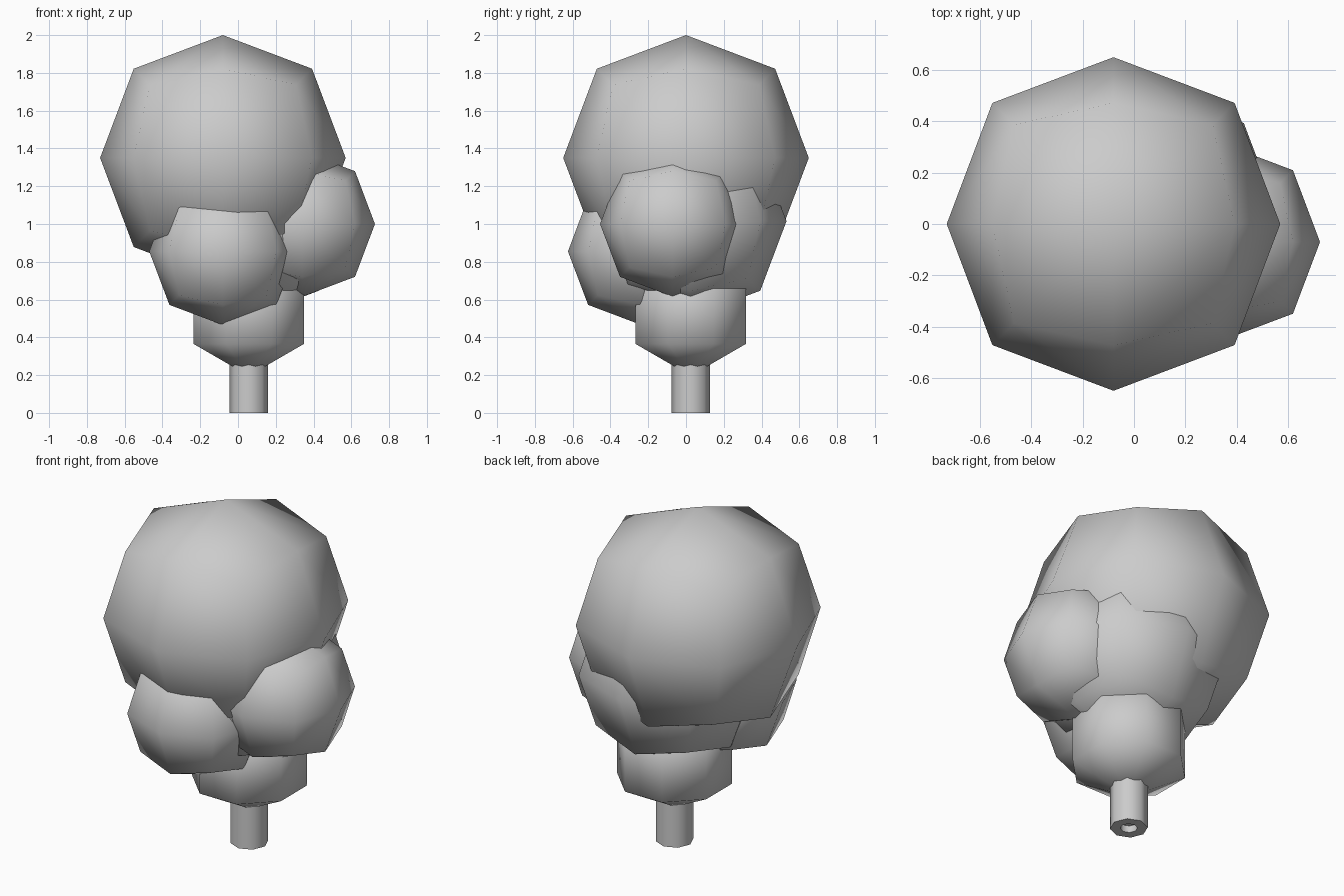
import bpy, bmesh, math

if "Cube" in bpy.data.objects:
    bpy.data.objects.remove(bpy.data.objects["Cube"])


def foliage(name, centre, radius):
    """Rounded cube: one subdivision level pulls the face centres in to 0.8395 of the half size."""
    bpy.ops.mesh.primitive_cube_add(size=2 * radius / 0.8395, location=centre)
    obj = bpy.context.object
    obj.name = name
    mod = obj.modifiers.new("round", 'SUBSURF')
    mod.levels = mod.render_levels = 1
    bpy.ops.object.modifier_apply(modifier=mod.name)
    bpy.ops.object.shade_smooth()
    return obj


def lathe(name, centre, profile, sides, turn, angle):
    """Spin a (radius, z) profile around a vertical axis."""
    bm = bmesh.new()
    rings = []
    for r, z in profile:
        n = 1 if r == 0 else sides
        rings.append([bm.verts.new((r * math.cos(turn + math.tau * i / sides),
                                    r * math.sin(turn + math.tau * i / sides), z))
                      for i in range(n)])
    for a, b in zip(rings, rings[1:]):
        for i in range(sides):
            j = (i + 1) % sides
            quad = [a[i % len(a)], a[j % len(a)], b[j % len(b)], b[i % len(b)]]
            bm.faces.new(list(dict.fromkeys(quad)))
    bmesh.ops.recalc_face_normals(bm, faces=bm.faces)
    mesh = bpy.data.meshes.new(name)
    bm.to_mesh(mesh)
    bm.free()
    obj = bpy.data.objects.new(name, mesh)
    obj.location = (*centre, 0)
    bpy.context.collection.objects.link(obj)
    bpy.ops.object.select_all(action='DESELECT')
    obj.select_set(True)
    bpy.context.view_layer.objects.active = obj
    bpy.ops.object.shade_smooth_by_angle(angle=math.radians(angle))
    return obj


axis = (0.057, 0.025)

# Trunk with a small recess in its base
lathe("trunk", axis,
      [(0, 0.04), (0.047, 0.04), (0.047, 0), (0.102, 0), (0.102, 0.35), (0, 0.35)],
      8, 0, 50)

# Faceted ball where the trunk meets the leaves
lathe("lower_foliage", axis,
      [(0, 0.196), (0.316, 0.365), (0.316, 0.703), (0, 0.872)],
      8, math.pi / 8, 75)

# Leaf clusters
foliage("crown", (-0.08, 0, 1.35), 0.65)
foliage("core_foliage", (0.06, 0.025, 1.015), 0.507)
foliage("front_foliage", (-0.08, -0.235, 0.855), 0.39)
foliage("side_foliage", (0.34, -0.07, 1.0), 0.385)
